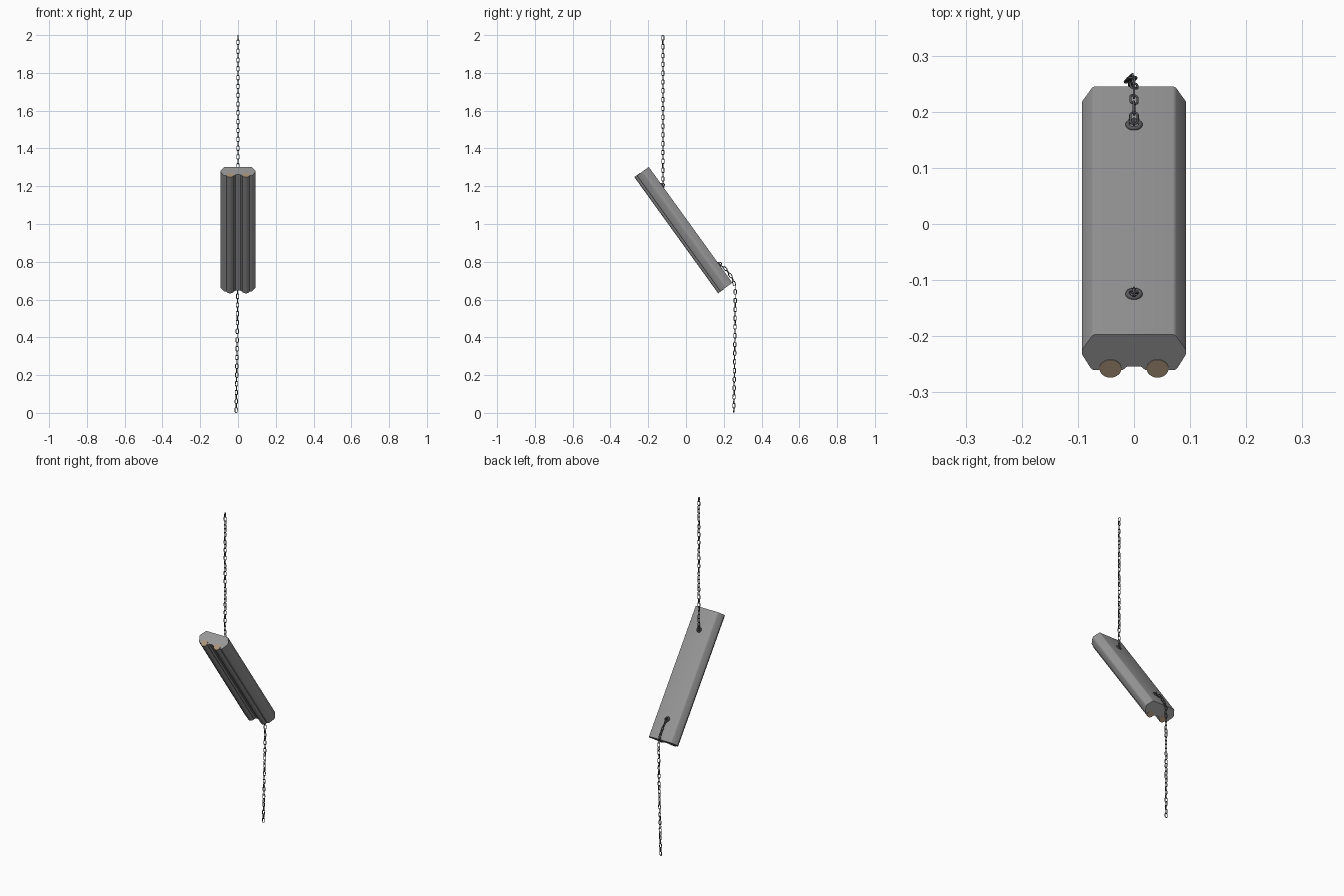
import bpy, bmesh, math, random
from mathutils import Vector, Matrix

random.seed(4)
if "Cube" in bpy.data.objects:
    bpy.data.objects.remove(bpy.data.objects["Cube"])


def material(name, rgb):
    m = bpy.data.materials.new(name)
    m.use_nodes = True
    m.diffuse_color = (*rgb, 1)
    m.node_tree.nodes["Principled BSDF"].inputs["Base Color"].default_value = (*rgb, 1)
    return m


housing_grey = material("housing grey", (0.31, 0.31, 0.31))
tube_grey = material("tube grey", (0.27, 0.27, 0.27))
cap_tan = material("cap tan", (0.40, 0.29, 0.19))
chain_metal = material("chain metal", (0.10, 0.10, 0.11))

# Tilted frame of the lamp: local y runs down its length, local z out of its back
LENGTH = 0.756
TILT = Matrix.Translation((0, -0.197, 1.302)) @ Matrix.Rotation(math.radians(-54.2), 4, 'X')


def finish(bm, name, mats, matrix=Matrix(), angle=35):
    bmesh.ops.recalc_face_normals(bm, faces=bm.faces)
    mesh = bpy.data.meshes.new(name)
    bm.to_mesh(mesh)
    bm.free()
    for m in mats:
        mesh.materials.append(m)
    ob = bpy.data.objects.new(name, mesh)
    ob.matrix_world = matrix
    bpy.context.collection.objects.link(ob)
    bpy.ops.object.select_all(action='DESELECT')
    ob.select_set(True)
    bpy.context.view_layer.objects.active = ob
    bpy.ops.object.shade_smooth_by_angle(angle=math.radians(angle))
    return ob


# Housing: half profile mirrored, extruded along the length, outer long edges rounded
half = [(0.073, 0), (0.093, -0.034), (0.093, -0.043), (0.075, -0.078),
        (0.02, -0.078), (0.012, -0.070)]
profile = half + [(-x, z) for x, z in reversed(half)]
bm = bmesh.new()
face = bm.faces.new([bm.verts.new((x, 0, z)) for x, z in profile])
ext = bmesh.ops.extrude_face_region(bm, geom=[face])
bmesh.ops.translate(bm, vec=(0, LENGTH, 0),
                    verts=[v for v in ext["geom"] if isinstance(v, bmesh.types.BMVert)])
long_edges = [e for e in bm.edges
              if abs(e.verts[0].co.y - e.verts[1].co.y) > 0.1 and abs(e.verts[0].co.x) > 0.05]
bmesh.ops.bevel(bm, geom=long_edges, offset=0.004, segments=2, profile=0.5, affect='EDGES')
finish(bm, "lamp_housing", [housing_grey], TILT)

# Two tubes sunk into the front, with tan end discs
for side, x in (("left", 0.042), ("right", -0.042)):
    bm = bmesh.new()
    place = Matrix.Translation((x, LENGTH / 2, -0.074)) @ Matrix.Rotation(math.pi / 2, 4, 'X')
    bmesh.ops.create_cone(bm, cap_ends=True, segments=24, radius1=0.0195, radius2=0.0195,
                          depth=LENGTH + 0.003, matrix=place)
    for f in bm.faces:
        f.material_index = 1 if len(f.verts) > 4 else 0
    finish(bm, side + "_tube", [tube_grey, cap_tan], TILT)


def add_loop(bm, matrix, radius, wire, stretch=0.0, steps=16, sides=6):
    """Closed wire loop in its local xz plane; stretch lengthens it along z."""
    rings = []
    for i in range(steps):
        a = 2 * math.pi * (i + 0.5) / steps
        out = Vector((math.cos(a), 0, math.sin(a)))
        centre = out * radius + Vector((0, 0, math.copysign(stretch, out.z)))
        ring = []
        for j in range(sides):
            b = 2 * math.pi * j / sides
            p = centre + out * wire * math.cos(b) + Vector((0, wire * math.sin(b), 0))
            ring.append(bm.verts.new(matrix @ p))
        rings.append(ring)
    for i in range(steps):
        r, s = rings[i], rings[(i + 1) % steps]
        for j in range(sides):
            k = (j + 1) % sides
            bm.faces.new((r[j], r[k], s[k], s[j]))


# Hooks on the back: flat collar ring plus an upright eye
for name, y in (("upper", 0.121), ("lower", 0.637)):
    bm = bmesh.new()
    flat = Matrix.Translation((0, y, 0.002)) @ Matrix.Rotation(math.pi / 2, 4, 'X')
    add_loop(bm, flat, 0.0115, 0.004, steps=24, sides=8)
    eye = Matrix.Translation((0, y, 0.007)) @ Matrix.Rotation(math.pi / 2, 4, 'Z')
    add_loop(bm, eye, 0.007, 0.0022)
    finish(bm, name + "_hook", [chain_metal], TILT, 60)


def point_at(path, s):
    """Position and direction at distance s along a polyline."""
    for a, b in zip(path, path[1:]):
        d = (b - a).length
        if s <= d or b is path[-1]:
            return a.lerp(b, s / d), (b - a).normalized()
        s -= d


def chain(name, points, pitch=0.0235):
    path = [Vector(p) for p in points]
    total = sum((b - a).length for a, b in zip(path, path[1:]))
    radius, stretch, wire = 0.0065, 0.0065, 0.0022
    reach = radius + stretch + wire
    count = round((total - 2 * reach) / pitch) + 1
    bm = bmesh.new()
    for i in range(count):
        s = reach + (total - 2 * reach) * i / (count - 1)
        pos, along = point_at(path, s)
        across = Vector((1, 0, 0))
        across = (across - along * across.dot(along)).normalized()
        frame = Matrix((across, along.cross(across), along)).transposed().to_4x4()
        twist = Matrix.Rotation(i % 2 * math.pi / 2 + random.uniform(-0.3, 0.3), 4, 'Z')
        add_loop(bm, Matrix.Translation(pos) @ frame @ twist, radius, wire, stretch)
    finish(bm, name, [chain_metal], angle=70)


# Upper chain hangs straight; lower chain drapes over the housing end
chain("upper_chain", [(0, -0.122, 1.2), (0, -0.122, 2)])
chain("lower_chain", [(0, 0.177, 0.788), (0, 0.215, 0.757), (0, 0.245, 0.712),
                      (-0.002, 0.261, 0.665), (-0.004, 0.259, 0.4), (-0.01, 0.253, 0)])
